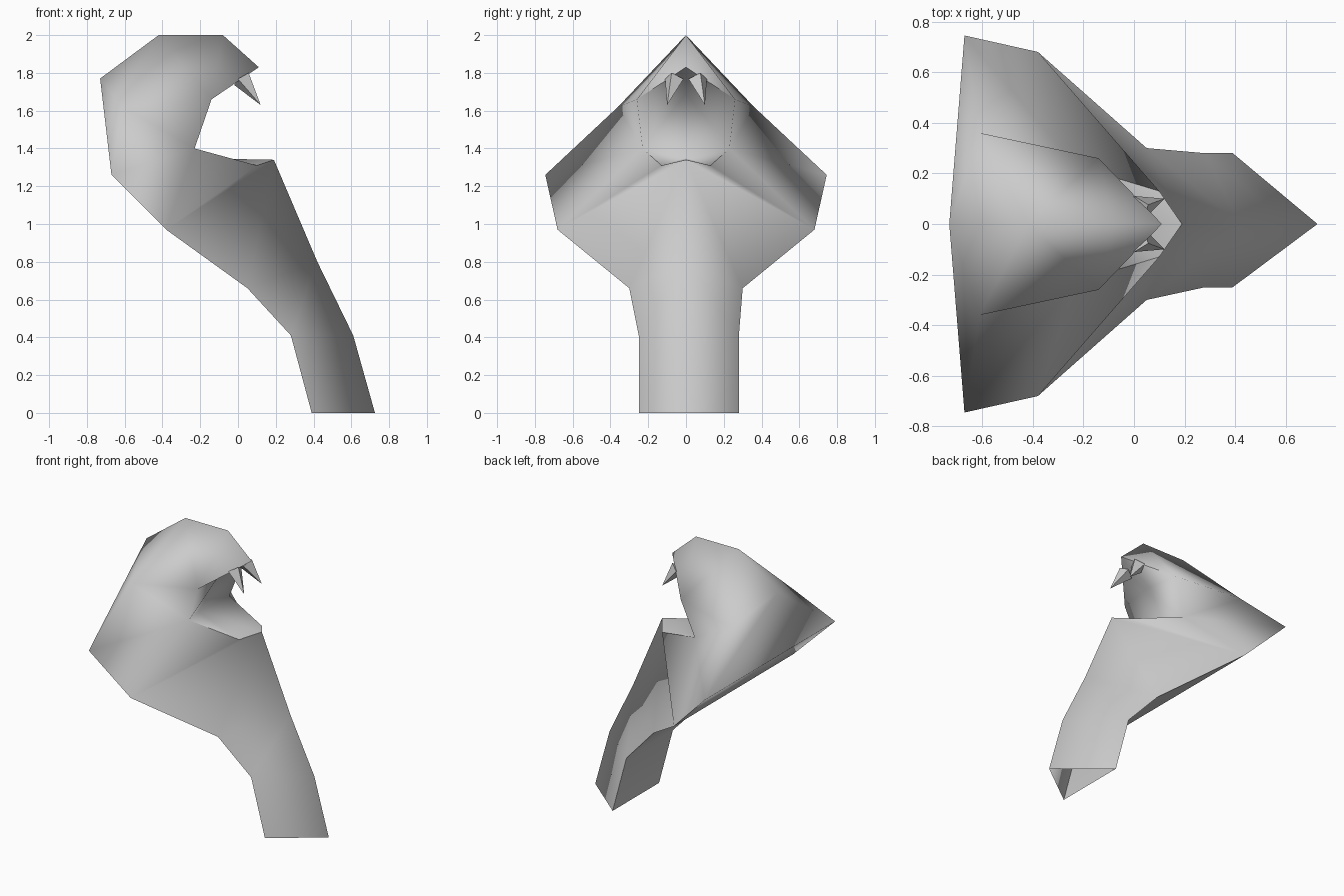
import bpy, bmesh, math
from mathutils import Vector

if "Cube" in bpy.data.objects:
    bpy.data.objects.remove(bpy.data.objects["Cube"])

grey = bpy.data.materials.new("light_grey")
grey.diffuse_color = (0.6, 0.6, 0.6, 1)
grey.use_nodes = True
grey.node_tree.nodes["Principled BSDF"].inputs["Base Color"].default_value = grey.diffuse_color


def finish(name, bm):
    me = bpy.data.meshes.new(name)
    bm.to_mesh(me)
    bm.free()
    me.materials.append(grey)
    ob = bpy.data.objects.new(name, me)
    bpy.context.collection.objects.link(ob)
    return ob


# key points of the serpent: centre line (y = 0) and the +y half
centre = {
    "keel0": (0.725, 0, 0), "keel1": (0.61, 0, 0.41), "keel2": (0.42, 0, 0.80),
    "jaw_tip": (0.19, 0, 1.34), "snout": (0.11, 0, 1.83), "brow": (-0.08, 0, 2.0),
    "crown": (-0.42, 0, 2.0), "nape": (-0.73, 0, 1.77),
    "palate": (-0.13, 0, 1.69), "throat": (-0.32, 0, 1.35),
}
side = {
    "neck0": (0.39, 0.265, 0), "neck1": (0.28, 0.265, 0.41), "neck2": (0.05, 0.30, 0.66),
    "hood_low": (-0.38, 0.68, 0.97), "hood_tip": (-0.67, 0.745, 1.26),
    "temple": (-0.61, 0.36, 1.62), "lip": (-0.14, 0.26, 1.66),
    "corner": (-0.23, 0.23, 1.40), "jaw": (0.10, 0.13, 1.31),
}
shift = {"neck0": 0.015, "neck1": 0.015}  # the neck base sits slightly off centre

# faces of one half, mirrored below
half = [
    # neck and chest
    "keel0 keel1 neck1 neck0", "keel1 keel2 neck2 neck1", "keel2 jaw_tip neck2",
    "jaw_tip hood_low neck2",
    # lower jaw and cheek
    "jaw_tip jaw hood_low", "jaw corner hood_low", "corner hood_tip hood_low",
    "corner temple hood_tip", "corner lip temple",
    # head top and nape
    "snout brow lip", "brow crown lip", "crown temple lip", "crown nape temple",
    "nape hood_tip temple",
    # mouth lining
    "snout lip palate", "lip corner palate", "corner throat palate",
    "corner jaw throat", "jaw jaw_tip throat",
]
# points of the back edge, spanned across both halves
back = ["neck0", "neck1", "neck2", "hood_low", "hood_tip"]

bm = bmesh.new()
mid = {k: bm.verts.new(v) for k, v in centre.items()}
sides = [dict(mid), dict(mid)]
for verts, s in zip(sides, (1, -1)):
    for k, (x, y, z) in side.items():
        verts[k] = bm.verts.new((x, s * y + shift.get(k, 0), z))
    for f in half:
        bm.faces.new([verts[n] for n in f.split()])
L, R = sides
for a, b in zip(back, back[1:]):
    bm.faces.new((L[a], L[b], R[b], R[a]))
bm.faces.new((L["hood_tip"], mid["nape"], R["hood_tip"]))
bmesh.ops.recalc_face_normals(bm, faces=bm.faces)
bmesh.ops.triangulate(bm, faces=[f for f in bm.faces if len(f.verts) > 3])

# smooth skin, crisp lips and back edges
for f in bm.faces:
    f.smooth = True
for e in bm.edges:
    if e.calc_face_angle(0) > math.radians(108):
        e.smooth = False
for verts in sides:
    for chain in (back, ["snout", "lip"], ["corner", "jaw", "jaw_tip"]):
        for a, b in zip(chain, chain[1:]):
            bm.edges.get((verts[a], verts[b])).smooth = False
finish("serpent_body", bm)

# fangs: slim four-sided cones hanging from the upper lip
for s, name in ((1, "fang_left"), (-1, "fang_right")):
    base, tip = Vector((0.018, s * 0.062, 1.768)), Vector((0.12, s * 0.1, 1.63))
    axis = tip - base
    bm = bmesh.new()
    bmesh.ops.create_cone(bm, cap_ends=True, segments=4, radius1=0.052, radius2=0,
                          depth=axis.length)
    bmesh.ops.remove_doubles(bm, verts=bm.verts, dist=1e-5)
    bmesh.ops.rotate(bm, verts=bm.verts, matrix=axis.to_track_quat('Z', 'Y').to_matrix())
    bmesh.ops.translate(bm, verts=bm.verts, vec=(base + tip) / 2)
    finish(name, bm)
